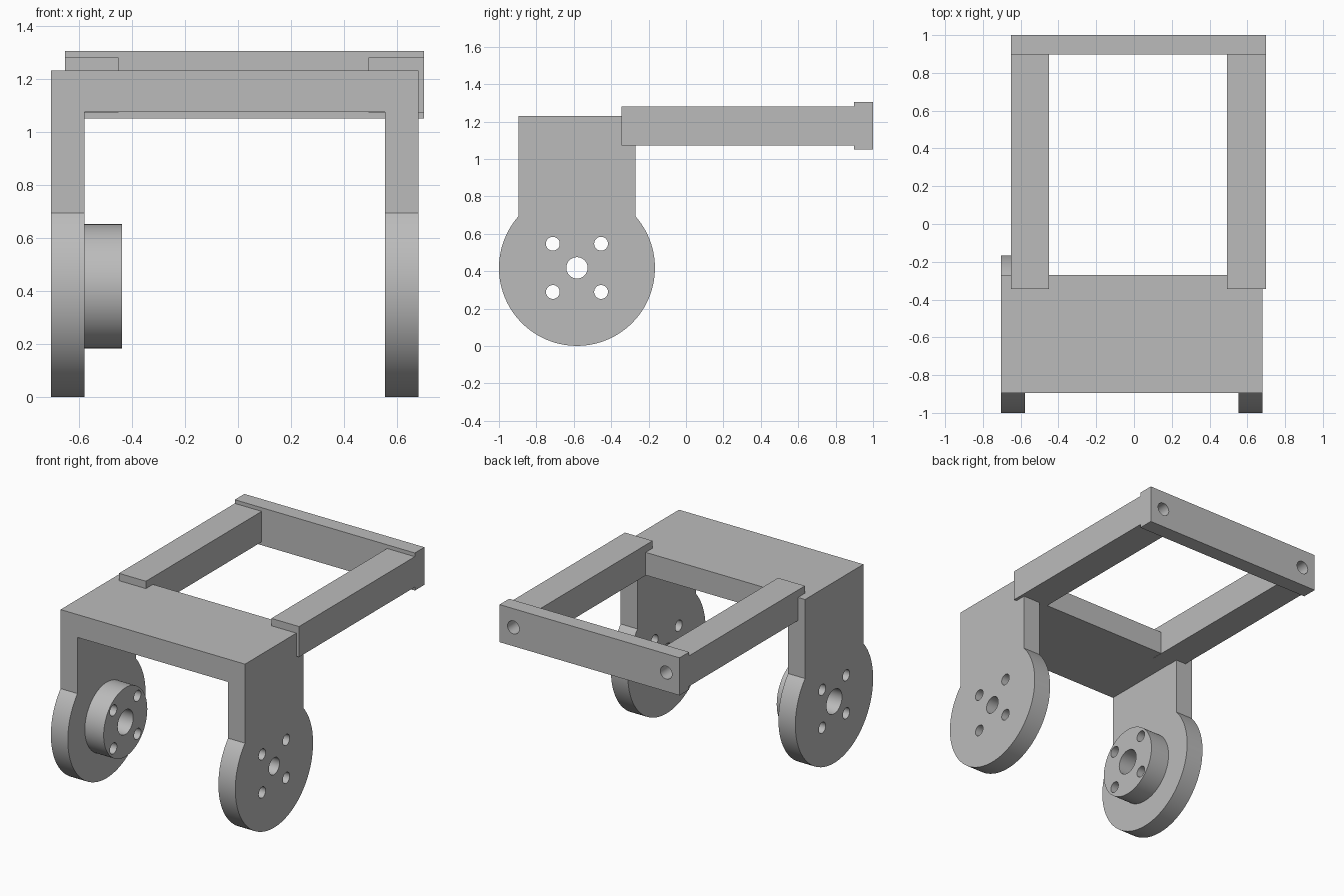
import bpy, bmesh, math
from mathutils import Matrix

default = bpy.data.objects.get("Cube")
if default:
    bpy.data.objects.remove(default, do_unlink=True)

grey = bpy.data.materials.new("plain grey")
grey.use_nodes = True
COLOUR = (0.5, 0.5, 0.5, 1)
grey.diffuse_color = COLOUR
grey.node_tree.nodes["Principled BSDF"].inputs["Base Color"].default_value = COLOUR

WHEEL_Y, WHEEL_Z, WHEEL_R = -0.583, 0.418, 0.417
NECK = 0.313                      # half depth of the yoke
YOKE_TOP, YOKE_UNDER = 1.23, 1.075
PLATES = {"right": (-0.705, -0.578), "left": (0.553, 0.68)}
HUB_END = -0.437


def make_object(name, bm):
    bmesh.ops.recalc_face_normals(bm, faces=bm.faces)
    mesh = bpy.data.meshes.new(name)
    bm.to_mesh(mesh)
    bm.free()
    mesh.materials.append(grey)
    obj = bpy.data.objects.new(name, mesh)
    bpy.context.collection.objects.link(obj)
    return obj


def box(name, xs, ys, zs):
    bm = bmesh.new()
    bmesh.ops.create_cube(bm, size=1)
    for v in bm.verts:
        for axis, (low, high) in enumerate((xs, ys, zs)):
            v.co[axis] = high if v.co[axis] > 0 else low
    return make_object(name, bm)


def cylinder(name, centre, radius, length, axis, sides=64):
    bm = bmesh.new()
    turn = Matrix.Rotation(math.pi / 2, 4, "Y" if axis == "x" else "X")
    bmesh.ops.create_cone(bm, cap_ends=True, segments=sides, radius1=radius,
                          radius2=radius, depth=length,
                          matrix=Matrix.Translation(centre) @ turn)
    return make_object(name, bm)


def combine(obj, others, operation):
    """Apply booleans to obj and remove the helper objects."""
    for other in others:
        other.hide_render = True
        mod = obj.modifiers.new(operation, "BOOLEAN")
        mod.operation, mod.solver, mod.object = operation, "EXACT", other
    graph = bpy.context.evaluated_depsgraph_get()
    mesh = bpy.data.meshes.new_from_object(obj.evaluated_get(graph))
    obj.modifiers.clear()
    obj.data = mesh
    for other in others:
        bpy.data.objects.remove(other, do_unlink=True)


def side_plate(name, x0, x1):
    """Round foot with a straight neck, extruded across x."""
    start = math.acos(NECK / WHEEL_R)
    sweep = math.pi + 2 * start
    steps = 80
    profile = [(NECK, YOKE_TOP - WHEEL_Z), (-NECK, YOKE_TOP - WHEEL_Z)]
    for i in range(steps + 1):
        a = math.pi - start + sweep * i / steps
        profile.append((WHEEL_R * math.cos(a), WHEEL_R * math.sin(a)))
    bm = bmesh.new()
    face = bm.faces.new([bm.verts.new((x0, WHEEL_Y + y, WHEEL_Z + z)) for y, z in profile])
    extruded = bmesh.ops.extrude_face_region(bm, geom=[face])["geom"]
    moved = [g for g in extruded if isinstance(g, bmesh.types.BMVert)]
    bmesh.ops.translate(bm, verts=moved, vec=(x1 - x0, 0, 0))
    return make_object(name, bm)


def hole_pattern(x, bore):
    """Centre bore and four bolt holes through one foot."""
    cutters = [cylinder("bore_cutter", (x, WHEEL_Y, WHEEL_Z), bore, 0.7, "x")]
    for dy in (-0.129, 0.129):
        for dz in (-0.129, 0.129):
            cutters.append(cylinder("bolt_cutter", (x, WHEEL_Y + dy, WHEEL_Z + dz),
                                    0.037, 0.7, "x", 32))
    return cutters


# Yoke: bridge, two feet and the hub inside the right foot
yoke = box("yoke", (PLATES["right"][1] - 0.05, PLATES["left"][0] + 0.05),
           (WHEEL_Y - NECK, WHEEL_Y + NECK), (YOKE_UNDER, YOKE_TOP))
feet = [side_plate(side + "_foot", *xs) for side, xs in PLATES.items()]
hub_start = PLATES["right"][0] + 0.06
hub = cylinder("hub", ((hub_start + HUB_END) / 2, WHEEL_Y, WHEEL_Z), 0.234,
               HUB_END - hub_start, "x", 96)
combine(yoke, feet + [hub], "UNION")
combine(yoke, hole_pattern(-0.6, 0.083) + hole_pattern(0.6, 0.057), "DIFFERENCE")

# Frame: two arms and the cross bar, with a bolt hole at each arm
arms = {"right_arm": (-0.652, -0.45), "left_arm": (0.492, 0.70)}
parts = [yoke]
cross_bar = box("cross_bar", (-0.652, 0.70), (0.897, 1), (1.05, 1.305))
for name, xs in arms.items():
    arm = box(name, xs, (-0.345, 0.897), (1.073, 1.28))
    for part in (arm, cross_bar):
        drill = cylinder("drill_cutter", (sum(xs) / 2, 0.9, 1.178), 0.044, 0.6, "y", 32)
        combine(part, [drill], "DIFFERENCE")
    parts.append(arm)
parts.append(cross_bar)

# Smooth round walls, crisp edges
bpy.ops.object.select_all(action="DESELECT")
for part in parts:
    part.select_set(True)
bpy.context.view_layer.objects.active = yoke
bpy.ops.object.shade_smooth_by_angle(angle=math.radians(30))
